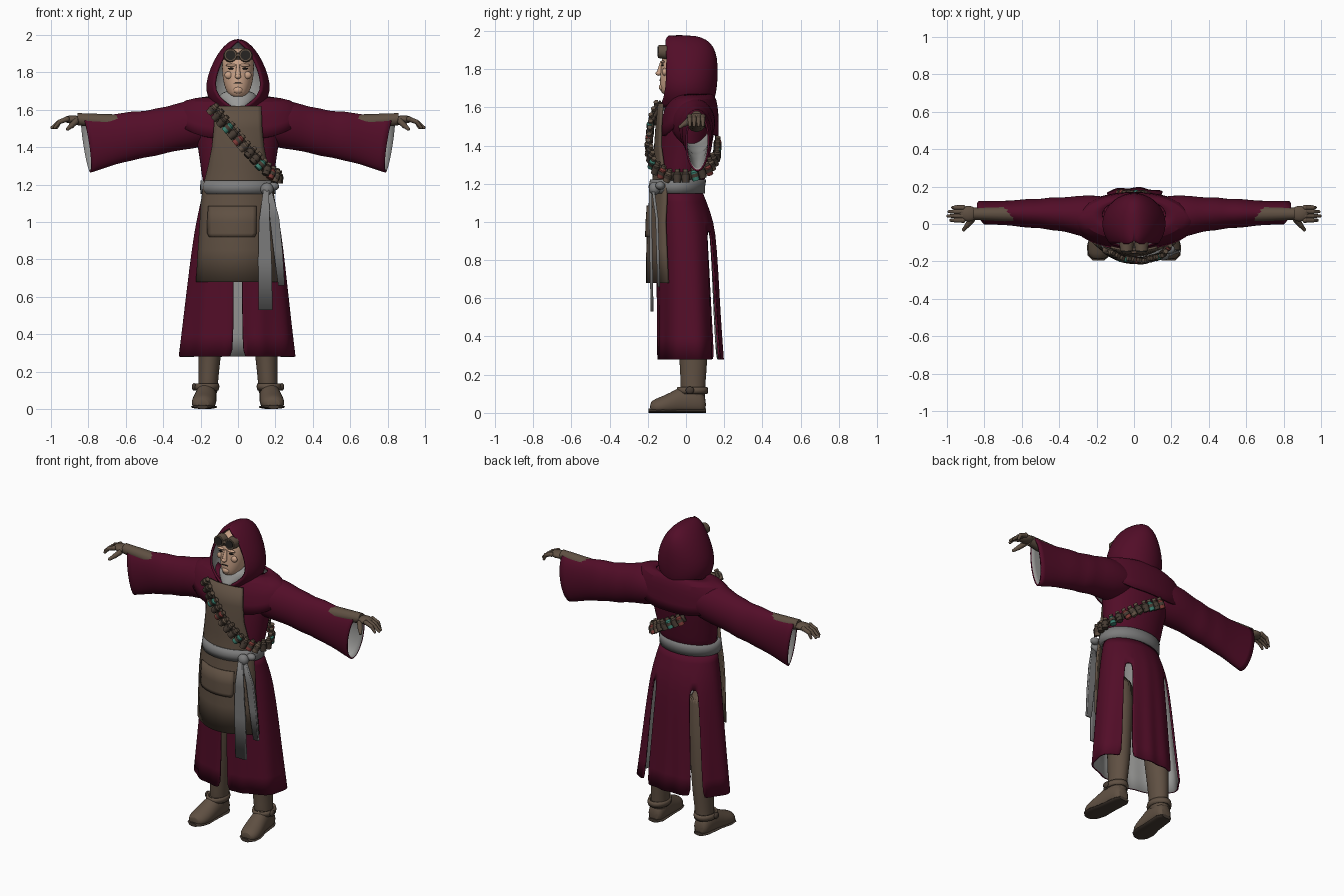
import bpy, bmesh
from math import sin, cos, pi, asin, atan2, radians
from mathutils import Vector, Matrix

if "Cube" in bpy.data.objects:
    bpy.data.objects.remove(bpy.data.objects["Cube"])


def material(name, r, g, b):
    m = bpy.data.materials.new(name)
    m.use_nodes = True
    m.diffuse_color = (r, g, b, 1)
    node = m.node_tree.nodes["Principled BSDF"]
    node.inputs["Base Color"].default_value = (r, g, b, 1)
    node.inputs["Roughness"].default_value = 0.8
    return m


CRIMSON = material("crimson cloth", .085, .004, .021)
LINING = material("pale grey lining", .32, .32, .31)
SASH = material("grey sash", .2, .2, .2)
LEATHER = material("brown leather", .115, .08, .055)
DARK = material("dark leather", .06, .043, .032)
SKIN = material("skin", .6, .37, .25)
SHADE = material("dark glass", .02, .018, .016)
TEAL = material("teal glass", .04, .2, .15)
RED = material("red glass", .2, .04, .035)


def finish(name, bm, mats, subsurf=0, thick=0, mirror=False):
    """Turn a bmesh into a smooth shaded object with its modifiers."""
    mesh = bpy.data.meshes.new(name)
    bm.to_mesh(mesh)
    bm.free()
    obj = bpy.data.objects.new(name, mesh)
    bpy.context.collection.objects.link(obj)
    for m in mats:
        mesh.materials.append(m)
    bpy.ops.object.select_all(action='DESELECT')
    obj.select_set(True)
    bpy.context.view_layer.objects.active = obj
    bpy.ops.object.shade_smooth_by_angle(angle=radians(45))
    if subsurf:
        obj.modifiers.new("Smooth", 'SUBSURF').levels = subsurf
        obj.modifiers["Smooth"].render_levels = subsurf
    if thick:
        s = obj.modifiers.new("Thickness", 'SOLIDIFY')
        s.thickness, s.offset = thick, -1
        s.material_offset = len(mats) - 1
    if mirror:
        obj.modifiers.new("Mirror", 'MIRROR').use_clip = False
    return obj


# Section axes: local section (u, v) and travel s mapped into the world
AXES = {'z': lambda u, v, s: Vector((u, v, s)),
        'x': lambda u, v, s: Vector((s, u, v)),
        'y': lambda u, v, s: Vector((u, -s, v))}


def loft(name, rings, mats, axis='z', n=24, gaps=None, skip=None, shape=None, caps=False, **kw):
    """Rings are (s, centre u, half u, low v, high v); gaps are half openings at low v."""
    bm = bmesh.new()
    rows = []
    for j, (s, cu, hu, lo, hi) in enumerate(rings):
        t0 = asin(gaps[j] / hu) if gaps else 0
        row = []
        for i in range(n + 1 if gaps else n):
            t = t0 + (2 * pi - 2 * t0) * i / n
            co = AXES[axis](cu + hu * sin(t), (lo + hi) / 2 - (hi - lo) / 2 * cos(t), s)
            row.append(bm.verts.new(shape(co) if shape else co))
        rows.append(row)
    for j in range(len(rows) - 1):
        a, b = rows[j], rows[j + 1]
        for i in range(n):
            k = (i + 1) % len(a)
            if not (skip and skip(i, (rings[j][0] + rings[j + 1][0]) / 2)):
                bm.faces.new((a[i], a[k], b[k], b[i]))
    if caps:
        bm.faces.new(rows[-1])
        if not gaps:
            bm.faces.new(rows[0][::-1])
    return finish(name, bm, mats, **kw)


def sheet(name, rows, mat, thick, cols=12):
    """Front cloth panel; rows are (z, left x, right x, y, curvature)."""
    bm = bmesh.new()
    grid = []
    for z, x0, x1, y, k in rows:
        xs = [x0 + (x1 - x0) * i / cols for i in range(cols + 1)]
        grid.append([bm.verts.new((x, y + k * x * x, z)) for x in xs])
    for a, b in zip(grid, grid[1:]):
        for i in range(cols):
            bm.faces.new((a[i], a[i + 1], b[i + 1], b[i]))
    return finish(name, bm, [mat], thick=thick)


def paint(verts, index):
    for f in {f for v in verts for f in v.link_faces}:
        f.material_index = index


def rod(bm, a, b, r1, r2, index=0, seg=12):
    a, b = Vector(a), Vector(b)
    turn = (b - a).to_track_quat('Z', 'Y').to_matrix().to_4x4()
    out = bmesh.ops.create_cone(bm, cap_ends=True, segments=seg, radius1=r1, radius2=r2,
                                depth=(b - a).length, matrix=Matrix.Translation((a + b) / 2) @ turn)
    paint(out["verts"], index)


def ball(bm, loc, size, index=0):
    mat = Matrix.Translation(loc) @ Matrix.Diagonal((*size, 1))
    out = bmesh.ops.create_uvsphere(bm, u_segments=16, v_segments=10, radius=1, matrix=mat)
    paint(out["verts"], index)


# Robe: torso, slit skirt, shoulder cape, wide sleeves
loft("robe_torso", [(1.14, 0, .185, -.15, .085), (1.25, 0, .195, -.15, .105), (1.4, 0, .215, -.145, .14),
                    (1.5, 0, .24, -.128, .152), (1.6, 0, .24, -.115, .155), (1.65, 0, .16, -.07, .13)],
     [CRIMSON], subsurf=1, caps=True)


def folds(co):
    f = 1 + .035 * sin(11 * atan2(co.x, -co.y)) * (1.14 - co.z)
    return Vector((co.x * f, co.y * f, co.z))


loft("robe_skirt", [(.28, 0, .31, -.15, .195), (.5, 0, .285, -.15, .18), (.75, 0, .258, -.152, .168),
                    (.95, 0, .232, -.16, .155), (1.05, 0, .212, -.16, .13), (1.16, 0, .188, -.15, .085)],
     [CRIMSON, LINING], n=72, shape=folds, subsurf=1, thick=.01,
     skip=lambda i, z: z < .95 and (i in (0, 71) or i in (27, 28, 29) or i in (42, 43, 44)))


def drape(co):
    co.z -= .12 * min(1, abs(co.y - .02) / .14) * max(0, 1.66 - co.z) / .09
    return co


loft("shoulder_cape", [(1.57, 0, .335, -.138, .172), (1.62, 0, .328, -.125, .172), (1.655, 0, .29, -.09, .16),
                       (1.67, 0, .17, -.04, .14)], [CRIMSON, SASH], n=40, shape=drape, subsurf=1, thick=.012)


def cuff(co):
    if co.x > .7:
        co.x += (co.z - 1.42) * .15 + (co.y - .06) * .25
    return co


loft("sleeves", [(.12, .03, .11, 1.43, 1.62), (.2, .035, .12, 1.395, 1.655), (.3, .045, .108, 1.385, 1.645),
                 (.38, .052, .088, 1.37, 1.615), (.44, .055, .092, 1.35, 1.61), (.5, .056, .076, 1.345, 1.59),
                 (.57, .057, .08, 1.325, 1.595), (.65, .058, .066, 1.31, 1.575), (.75, .06, .064, 1.28, 1.57),
                 (.812, .06, .064, 1.262, 1.575)],
     [CRIMSON, LINING], axis='x', shape=cuff, subsurf=1, thick=.01, mirror=True)

# Hood with a pointed opening, and the scarf inside it
loft("hood", [(1.6, 0, .11, -.135, .13), (1.635, 0, .15, -.145, .15), (1.7, 0, .176, -.165, .163),
              (1.78, 0, .165, -.165, .168), (1.86, 0, .132, -.155, .165), (1.92, 0, .095, -.14, .145),
              (1.955, 0, .06, -.125, .11), (1.978, 0, .025, -.09, .05)],
     [CRIMSON, LINING], gaps=[.01, .08, .135, .127, .098, .062, .028, .002], caps=True, subsurf=1, thick=.014)
loft("scarf", [(1.57, 0, .03, -.14, 0), (1.61, 0, .06, -.138, .05), (1.645, 0, .105, -.12, .08),
               (1.68, 0, .105, -.105, .08), (1.705, 0, .06, -.1, .06)], [LINING], subsurf=1, caps=True)

# Head and face
loft("head", [(1.665, 0, .035, -.125, -.03), (1.69, 0, .06, -.135, .03), (1.74, 0, .078, -.138, .06),
              (1.8, 0, .086, -.133, .08), (1.86, 0, .087, -.13, .08), (1.91, 0, .07, -.1, .06),
              (1.93, 0, .03, -.06, .02)], [SKIN], subsurf=1, caps=True)
bm = bmesh.new()
rod(bm, (0, -.126, 1.84), (0, -.14, 1.778), .008, .015)
ball(bm, (0, -.143, 1.778), (.016, .016, .013))
ball(bm, (0, -.124, 1.705), (.026, .018, .02))
for side in (-1, 1):
    ball(bm, (side * .036, -.122, 1.838), (.03, .01, .008))
    ball(bm, (side * .036, -.123, 1.82), (.018, .006, .005), 1)
    ball(bm, (side * .05, -.112, 1.785), (.022, .014, .02))
ball(bm, (0, -.1365, 1.742), (.025, .004, .003), 1)
finish("face_features", bm, [SKIN, SHADE])

# Goggles pushed up on the forehead
loft("goggle_strap", [(1.87, 0, .095, -.137, .085), (1.905, 0, .088, -.127, .08)], [DARK], thick=.01)
bm = bmesh.new()
for x in (-.04, .04):
    rod(bm, (x, -.1, 1.89), (x, -.145, 1.892), .038, .034, 0, 20)
    rod(bm, (x, -.145, 1.892), (x, -.149, 1.892), .026, .026, 1, 20)
rod(bm, (-.02, -.135, 1.892), (.02, -.135, 1.892), .01, .01)
finish("goggles", bm, [LEATHER, SHADE])

# Apron with pocket
sheet("apron", [(.68, -.225, .225, -.21, 2.2), (.85, -.215, .215, -.208, 2.2), (1, -.205, .205, -.205, 2.2),
                (1.1, -.2, .2, -.195, 2.2), (1.2, -.185, .185, -.177, 2.1), (1.3, -.16, .16, -.172, 1.9),
                (1.4, -.14, .14, -.167, 1.5), (1.5, -.13, .13, -.16, 1.4), (1.62, -.125, .125, -.147, 1.2)],
      LEATHER, .012)
sheet("apron_pocket", [(.92, -.155, .09, -.214, 2.2), (.94, -.165, .1, -.214, 2.2), (1.0, -.165, .1, -.212, 2.2),
                       (1.085, -.16, .1, -.206, 2.2)], LEATHER, .012)

# Sash, knot and hanging tails
loft("sash", [(1.15, 0, .2, -.192, .1), (1.185, 0, .203, -.196, .1), (1.222, 0, .2, -.188, .106)],
     [SASH], n=40, thick=.02)
bm = bmesh.new()
ball(bm, (.155, -.165, 1.175), (.035, .03, .035))
ball(bm, (.19, -.135, 1.19), (.03, .025, .022))
finish("sash_knot", bm, [SASH])
sheet("sash_tail_long", [(.53, .11, .185, -.185, 0), (.8, .108, .18, -.19, 0), (1, .112, .17, -.193, 0),
                         (1.17, .135, .165, -.193, 0)], SASH, .015)
sheet("sash_tail_short", [(.66, .215, .25, -.15, 0), (.85, .19, .238, -.155, 0), (1.02, .17, .22, -.16, 0),
                          (1.17, .155, .18, -.18, 0)], SASH, .015)

# Bandolier: a strap and bottles spaced along one path round the body
PATH = [Vector(p) for p in ((-.14, -.13, 1.62), (-.06, -.172, 1.52), (.04, -.185, 1.4), (.14, -.16, 1.29),
                            (.2, -.08, 1.24), (.212, .01, 1.24), (.165, .1, 1.27), (.05, .15, 1.35),
                            (-.1, .155, 1.43))]
strap, bottles = bmesh.new(), bmesh.new()
step, carry, count = .044, .02, 0
for a, b in zip(PATH, PATH[1:]):
    along = (b - a).normalized()
    out = Vector((a.x + b.x, 1.6 * (a.y + b.y), 0)).normalized()
    across = along.cross(out).normalized()
    if across.z < 0:
        across = -across
    w = across * .022
    strap.faces.new([strap.verts.new(p + out * .004) for p in (a - w, b - w, b + w, a + w)])
    while carry < (b - a).length:
        p = a + along * carry + out * .012
        body = (1, 0, 0, 2, 0, 3)[count % 6]
        rod(bottles, p - across * .034, p + across * .012, .019, .019, body, 10)
        rod(bottles, p - across * .014, p + across * .004, .0215, .0215, 0, 10)
        rod(bottles, p + across * .012, p + across * .022, .019, .01, body, 10)
        rod(bottles, p + across * .022, p + across * .036, .013, .013, 1, 10)
        carry += step
        count += 1
    carry -= (b - a).length
finish("bandolier_strap", strap, [DARK], thick=.008)
finish("bandolier_bottles", bottles, [DARK, LEATHER, TEAL, RED])

# Gloved forearms and hands
bm = bmesh.new()
rod(bm, (.5, .055, 1.52), (.86, .055, 1.55), .05, .032)
ball(bm, (.885, .055, 1.548), (.05, .042, .022))
for y, reach in ((.02, .985), (.043, 1), (.066, .995), (.088, .975)):
    knuckle, joint, tip = (.915, y, 1.55), (.955, y, 1.535), (reach - .006, y, 1.505)
    rod(bm, knuckle, joint, .0135, .012)
    rod(bm, joint, tip, .012, .008)
    for p, r in ((knuckle, .015), (joint, .0125), (tip, .0085)):
        ball(bm, p, (r, r, r))
rod(bm, (.865, .025, 1.54), (.89, -.005, 1.515), .017, .014)
rod(bm, (.89, -.005, 1.515), (.91, -.03, 1.498), .014, .009)
ball(bm, (.89, -.005, 1.515), (.015, .015, .015))
ball(bm, (.91, -.03, 1.498), (.01, .01, .01))
finish("gloves", bm, [LEATHER], mirror=True)

# Legs, boots, ankle straps and soles
loft("boot_legs", [(.05, .165, .055, -.02, .105), (.13, .16, .052, -.03, .1), (.22, .155, .056, -.03, .108),
                   (.33, .15, .064, -.04, .115), (.5, .14, .07, -.05, .11), (.95, .1, .085, -.08, .09)],
     [LEATHER], subsurf=1, caps=True, mirror=True)


def ground(co):
    co.z = max(co.z, .012)
    return co


loft("boot_feet", [(-.105, .165, .035, 0, .08), (-.08, .165, .052, -.02, .13), (0, .17, .056, -.02, .15),
                   (.05, .175, .06, -.02, .125), (.11, .183, .066, -.02, .092), (.16, .188, .06, -.015, .075),
                   (.19, .19, .035, 0, .055)], [LEATHER], axis='y', shape=ground, subsurf=1, caps=True, mirror=True)
loft("boot_soles", [(-.105, .165, .035, 0, .022), (-.07, .165, .054, 0, .022), (.05, .175, .058, 0, .022),
                    (.12, .184, .068, 0, .022), (.17, .189, .058, 0, .022), (.196, .19, .03, 0, .022)],
     [DARK], axis='y', n=16, caps=True, mirror=True)
loft("ankle_straps", [(.1, .168, .064, -.045, .113), (.118, .167, .068, -.05, .116), (.136, .166, .064, -.045, .113)],
     [LEATHER], thick=.012, mirror=True)
bm = bmesh.new()
ball(bm, (.235, .02, .118), (.012, .022, .02))
finish("strap_buckles", bm, [DARK], mirror=True)
